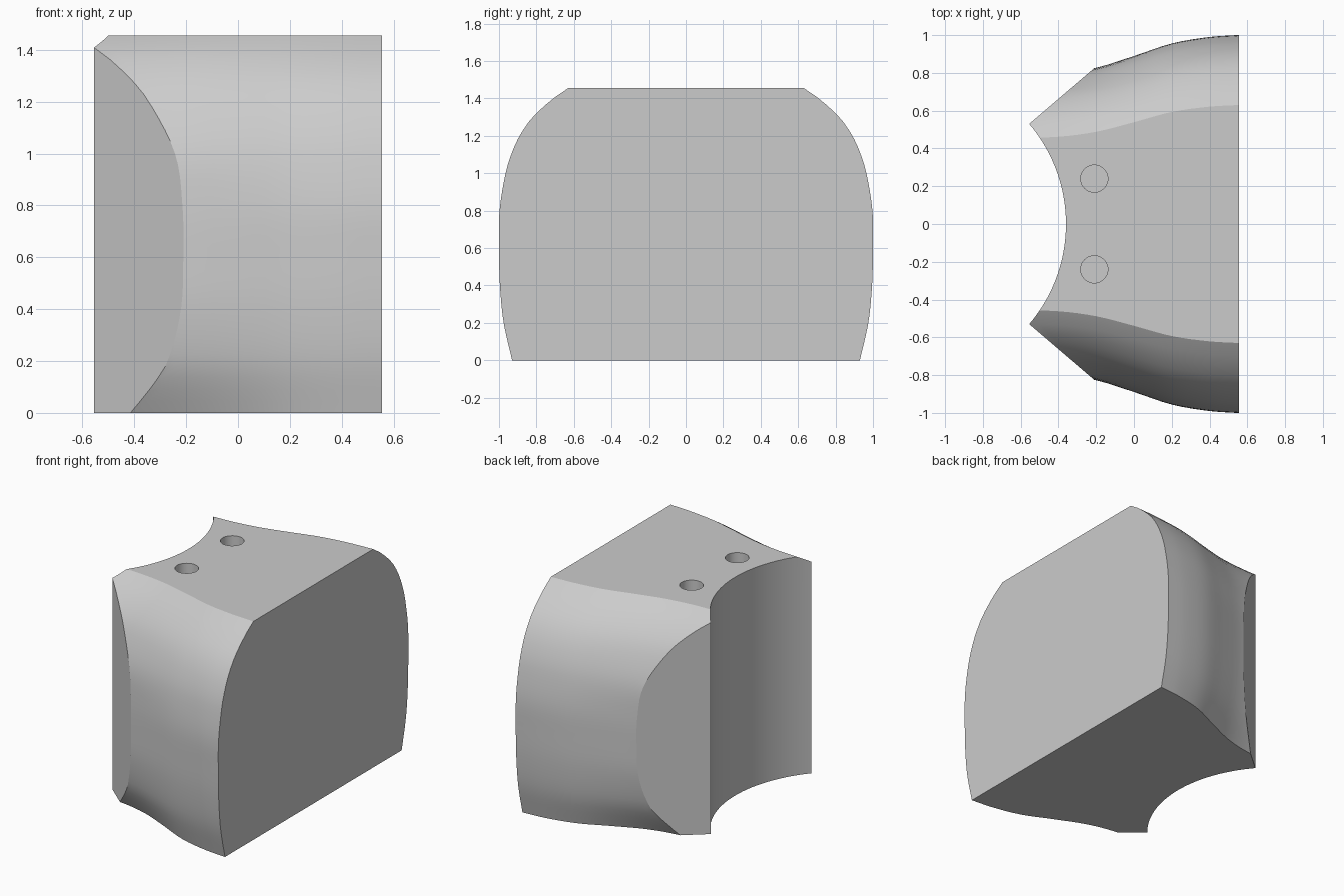
import bpy, bmesh, math

cube = bpy.data.objects.get("Cube")
if cube:
    bpy.data.objects.remove(cube, do_unlink=True)

HEIGHT = 1.455
HALF_LENGTH = 0.555

grey = bpy.data.materials.new("plain grey")
grey.use_nodes = True
COLOUR = (0.6, 0.6, 0.6, 1)
grey.diffuse_color = COLOUR
grey.node_tree.nodes["Principled BSDF"].inputs["Base Color"].default_value = COLOUR


def curve_value(points, t):
    """Smooth interpolation through (position, value) points."""
    n = len(points)
    slopes = []
    for i in range(n):
        a, b = points[max(i - 1, 0)], points[min(i + 1, n - 1)]
        slopes.append((b[1] - a[1]) / (b[0] - a[0]))
    t = min(max(t, points[0][0]), points[-1][0])
    i = 0
    while i < n - 2 and t > points[i + 1][0]:
        i += 1
    (x0, y0), (x1, y1) = points[i], points[i + 1]
    h = x1 - x0
    u = (t - x0) / h
    return (y0 * (1 + 2 * u) * (1 - u) ** 2 + h * slopes[i] * u * (1 - u) ** 2
            + y1 * u * u * (3 - 2 * u) + h * slopes[i + 1] * u * u * (u - 1))


def finish(name, bm):
    bmesh.ops.recalc_face_normals(bm, faces=bm.faces)
    mesh = bpy.data.meshes.new(name)
    bm.to_mesh(mesh)
    bm.free()
    mesh.materials.append(grey)
    obj = bpy.data.objects.new(name, mesh)
    bpy.context.collection.objects.link(obj)
    return obj


def prism(name, outline, z0, z1):
    bm = bmesh.new()
    face = bm.faces.new([bm.verts.new((x, y, z0)) for x, y in outline])
    grown = bmesh.ops.extrude_face_region(bm, geom=[face])["geom"]
    bmesh.ops.translate(bm, vec=(0, 0, z1 - z0),
                        verts=[v for v in grown if isinstance(v, bmesh.types.BMVert)])
    obj = finish(name, bm)
    obj.hide_render = True
    return obj


# Half widths by height at the wide and narrow ends, and the blend along x
wide = [(0, .93), (.2, .975), (.4, .995), (.6, 1), (.8, .997), (1, .965),
        (1.1, .935), (1.2, .89), (1.3, .82), (1.4, .71), (HEIGHT, .63)]
narrow = [(0, .64), (.1, .70), (.2, .745), (.4, .78), (.6, .786), (.8, .784),
          (1, .768), (1.2, .697), (1.3, .635), (1.4, .54), (HEIGHT, .455)]
blend = [(-.65, 0), (-.4, .04), (-.2, .19), (0, .48), (.2, .79), (.4, .95),
         (HALF_LENGTH, 1)]

# Body: loft of symmetric sections
ROWS, STEPS = 24, 32
heights = [HEIGHT * i / STEPS for i in range(STEPS + 1)]
bm = bmesh.new()
sections = []
for r in range(ROWS + 1):
    x = -.65 + (HALF_LENGTH + .65) * r / ROWS
    s = curve_value(blend, x)
    half = []
    for z in heights:
        w = curve_value(wide, z) * s + curve_value(narrow, z) * (1 - s)
        half.append((w, z))
    ring = half + [(-w, z) for w, z in reversed(half)]
    sections.append([bm.verts.new((x, y, z)) for y, z in ring])
for a, b in zip(sections, sections[1:]):
    for i in range(len(a)):
        j = (i + 1) % len(a)
        bm.faces.new((a[i], a[j], b[j], b[i]))
bm.faces.new(sections[0])
bm.faces.new(sections[-1])
body = finish("body", bm)

# Plan cutter: concave bore at the narrow end and angled corner faces
RADIUS, CENTRE = 0.818, -1.178
sweep = math.asin(0.53 / RADIUS)
outline = [(CENTRE + RADIUS * math.cos(a), RADIUS * math.sin(a))
           for a in (sweep * (1 - i / 20) for i in range(41))]
outline += [(.2, -1.176), (.8, -1.176), (.8, 1.176), (.2, 1.176)]
plan = prism("plan_cutter", outline, -.2, HEIGHT + .2)

# Two blind holes in the top
cutters = [(plan, "INTERSECT")]
for side, y in (("left", -.24), ("right", .24)):
    circle = [(-.21 + .072 * math.cos(math.tau * i / 40),
               y + .072 * math.sin(math.tau * i / 40)) for i in range(40)]
    cutters.append((prism("hole_cutter_" + side, circle, HEIGHT - .4, HEIGHT + .1),
                    "DIFFERENCE"))

bpy.ops.object.select_all(action="DESELECT")
bpy.context.view_layer.objects.active = body
body.select_set(True)
for cutter, operation in cutters:
    mod = body.modifiers.new("cut", "BOOLEAN")
    mod.operation = operation
    mod.solver = "EXACT"
    mod.object = cutter
    bpy.ops.object.modifier_apply(modifier=mod.name)
    bpy.data.objects.remove(cutter, do_unlink=True)
bpy.ops.object.shade_smooth_by_angle(angle=math.radians(22))
